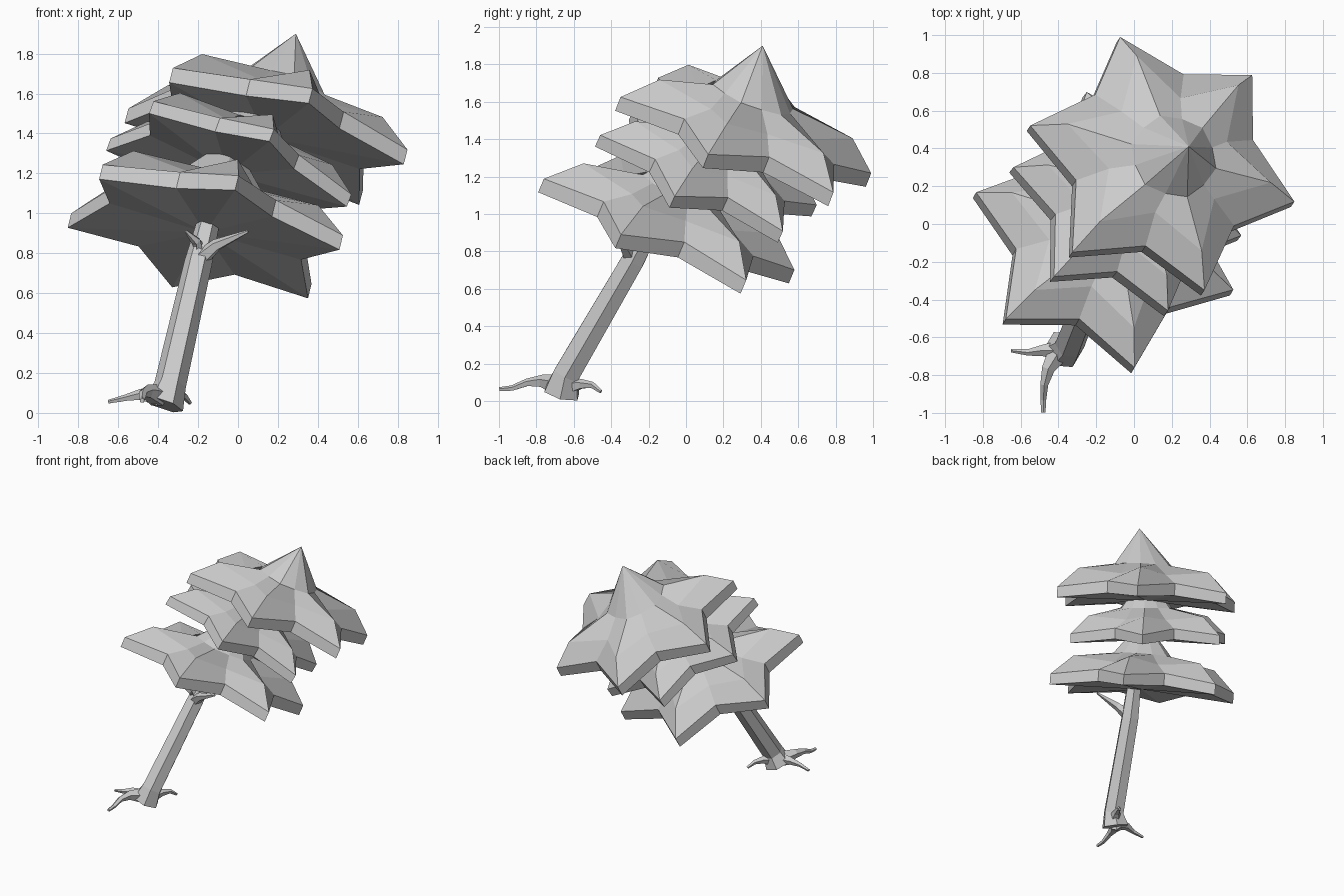
import bpy, bmesh, math
from mathutils import Vector

cube = bpy.data.objects.get("Cube")
if cube:
    bpy.data.objects.remove(cube)

grey = bpy.data.materials.new("plain_grey")
grey.use_nodes = True
shade = (0.6, 0.6, 0.6, 1)
grey.diffuse_color = shade
grey.node_tree.nodes["Principled BSDF"].inputs["Base Color"].default_value = shade


def skin(name, rings, start, end):
    """Join rings of points into a closed, flat-shaded solid between two end points."""
    bm = bmesh.new()
    loops = [[bm.verts.new(p) for p in ring] for ring in rings]
    count = len(loops[0])
    first, last = bm.verts.new(start), bm.verts.new(end)
    for i in range(count):
        j = (i + 1) % count
        for low, high in zip(loops, loops[1:]):
            bm.faces.new((low[i], low[j], high[j], high[i]))
        bm.faces.new((loops[0][j], loops[0][i], first))
        bm.faces.new((loops[-1][i], loops[-1][j], last))
    bmesh.ops.recalc_face_normals(bm, faces=bm.faces)
    mesh = bpy.data.meshes.new(name)
    bm.to_mesh(mesh)
    bm.free()
    mesh.materials.append(grey)
    obj = bpy.data.objects.new(name, mesh)
    bpy.context.collection.objects.link(obj)


def star_layer(name, centre, lean, point, radius, peak):
    """Six-pointed leaf layer: thick rim, ridged points, valleys and a cone."""
    c, top = Vector(centre), Vector(peak)
    n = Vector(lean).normalized()
    u = Vector(point)
    u = (u - n * u.dot(n)).normalized()
    w = n.cross(u)

    def ring(middle, tip, notch):
        """tip and notch are (radius, height) pairs."""
        points = []
        for k in range(12):
            a = k * math.pi / 6
            r, h = notch if k % 2 else tip
            points.append(middle + (u * math.cos(a) + w * math.sin(a)) * r * radius
                          + n * h * radius)
        return points

    rings = [ring(c, (1, -0.11), (0.69, -0.055)), ring(c, (1, 0), (0.69, 0.07)),
             ring(c, (0.77, 0.21), (0.46, 0.17)),
             ring(c.lerp(top, 0.43), (0.32, 0), (0.3, 0))]
    skin(name, rings, c - n * 0.045, top)


def limb(name, path, radii, sides=6):
    """Tapered, faceted tube along a path."""
    pts = [Vector(p) for p in path]
    rings = []
    for i, (p, r) in enumerate(zip(pts, radii)):
        d = (pts[min(i + 1, len(pts) - 1)] - pts[max(i - 1, 0)]).normalized()
        ref = Vector((0, 0, 1)) if abs(d.z) < 0.7 else Vector((1, 0, 0))
        a = (ref - d * ref.dot(d)).normalized()
        b = d.cross(a)
        rings.append([p + (a * math.cos(t) + b * math.sin(t)) * r
                      for t in (2 * math.pi * k / sides for k in range(sides))])
    skin(name, rings, pts[0], pts[-1])


# Leaf layers
star_layer("lower_leaves", (-0.155, -0.09, 0.945), (0.24, 0.42, 1),
           (-0.68, 0.26, 0.06), 0.73, (-0.03, 0.08, 1.38))
star_layer("middle_leaves", (-0.035, 0.12, 1.235), (0.37, 0.46, 1),
           (-0.6, 0.18, 0.14), 0.645, (0.13, 0.28, 1.63))
star_layer("upper_leaves", (0.15, 0.32, 1.422), (0.26, 0.39, 1),
           (-0.7, 0.2, 0.1), 0.735, (0.29, 0.41, 1.9))

# Trunk with flared foot
limb("trunk", [(-0.375, -0.665, 0.042), (-0.34, -0.64, 0.14), (-0.2, -0.285, 0.75),
               (-0.14, -0.16, 0.99)], [0.105, 0.08, 0.07, 0.055])

# Roots
limb("front_root", [(-0.4, -0.68, 0.085), (-0.455, -0.77, 0.105), (-0.475, -0.85, 0.098),
                    (-0.48, -0.93, 0.068), (-0.48, -0.998, 0.062)],
     [0.06, 0.036, 0.022, 0.016, 0.012], 5)
limb("right_root", [(-0.4, -0.67, 0.08), (-0.49, -0.67, 0.09), (-0.56, -0.68, 0.075),
                    (-0.65, -0.67, 0.055)], [0.055, 0.03, 0.018, 0.01], 5)
limb("back_root", [(-0.34, -0.63, 0.08), (-0.3, -0.56, 0.09), (-0.27, -0.5, 0.085),
                   (-0.24, -0.455, 0.05)], [0.05, 0.028, 0.018, 0.01], 5)

# Short branches
limb("left_branch", [(-0.19, -0.29, 0.77), (-0.11, -0.33, 0.84), (0.05, -0.37, 0.91)],
     [0.045, 0.032, 0.008], 5)
limb("right_branch", [(-0.18, -0.27, 0.8), (-0.21, -0.32, 0.86), (-0.26, -0.36, 0.91)],
     [0.04, 0.025, 0.008], 5)
